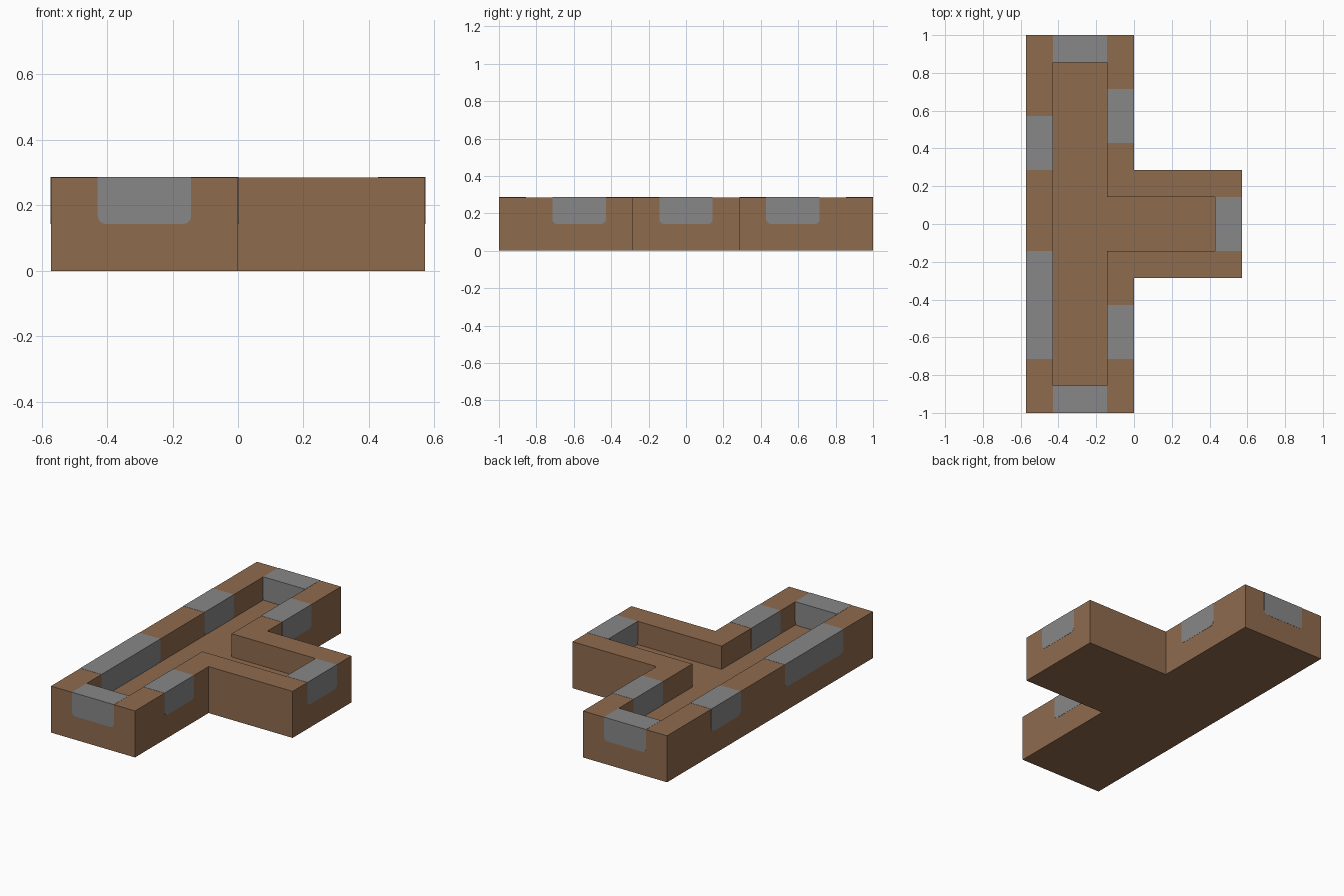
import bpy
import bmesh
from math import sin, cos, pi

if "Cube" in bpy.data.objects:
    bpy.data.objects.remove(bpy.data.objects["Cube"])

U = 1 / 7          # wall thickness, used as the grid unit
PROUD = 0.001      # how far the panels stand out of the wall
RADIUS = 0.025     # lower corner rounding of the panels


def material(name, rgb):
    mat = bpy.data.materials.new(name)
    mat.use_nodes = True
    mat.diffuse_color = (*rgb, 1)
    mat.node_tree.nodes["Principled BSDF"].inputs["Base Color"].default_value = (*rgb, 1)
    return mat


def make_object(name, bm, mat):
    bmesh.ops.recalc_face_normals(bm, faces=bm.faces)
    mesh = bpy.data.meshes.new(name)
    bm.to_mesh(mesh)
    bm.free()
    mesh.materials.append(mat)
    obj = bpy.data.objects.new(name, mesh)
    bpy.context.collection.objects.link(obj)
    return obj


brown = material("brown", (0.275, 0.147, 0.076))
grey = material("grey", (0.242, 0.242, 0.242))


# T-shaped tray: loops run from the base up the outside, over the rim, down to the floor
def t_outline(inset):
    half = [(-4 + inset, -7 + inset), (-inset, -7 + inset),
            (-inset, -2 + inset), (4 - inset, -2 + inset)]
    return half + [(x, -y) for x, y in reversed(half)]


bm = bmesh.new()
loops = [[bm.verts.new((x * U, y * U, z * U)) for x, y in t_outline(inset)]
         for inset, z in ((0, 0), (0, 2), (1, 2), (1, 1))]
bm.faces.new(loops[0])
bm.faces.new(loops[-1])
for low, high in zip(loops, loops[1:]):
    for i in range(len(low)):
        j = (i + 1) % len(low)
        bm.faces.new((low[i], low[j], high[j], high[i]))
make_object("t_shaped_tray", bm, brown)


# Grey panel set through a wall, with rounded lower corners
def wall_panel(name, along, start, end, wall):
    a, b = start * U, end * U
    bottom, top = U, 2 * U + PROUD
    profile = [(b, top), (a, top)]
    for centre, first in ((a + RADIUS, pi), (b - RADIUS, 1.5 * pi)):
        for step in range(5):
            t = first + step * pi / 8
            profile.append((centre + RADIUS * cos(t), bottom + RADIUS + RADIUS * sin(t)))
    bm = bmesh.new()
    sides = []
    for depth in (wall * U - PROUD, (wall + 1) * U + PROUD):
        sides.append([bm.verts.new((p, depth, z) if along == "x" else (depth, p, z))
                      for p, z in profile])
        bm.faces.new(sides[-1])
    for i in range(len(profile)):
        j = (i + 1) % len(profile)
        bm.faces.new((sides[0][i], sides[0][j], sides[1][j], sides[1][i]))
    make_object(name, bm, grey)


wall_panel("front_panel", "x", -3, -1, -7)
wall_panel("back_panel", "x", -3, -1, 6)
wall_panel("right_long_panel", "y", -5, -1, -4)
wall_panel("right_short_panel", "y", 2, 4, -4)
wall_panel("left_front_panel", "y", -5, -3, -1)
wall_panel("left_back_panel", "y", 3, 5, -1)
wall_panel("stem_end_panel", "y", -1, 1, 3)
